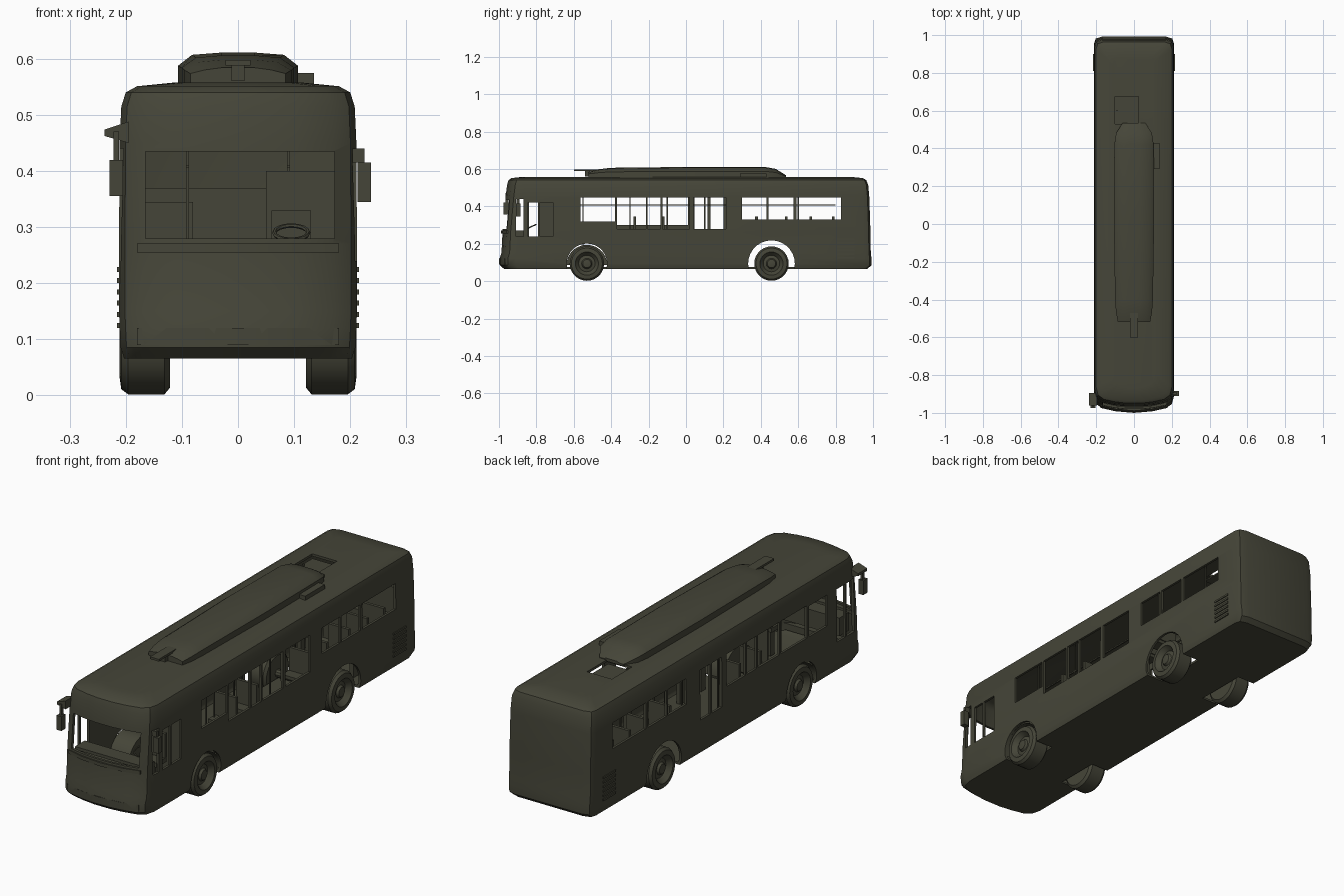
import bpy, bmesh, math
from mathutils import Vector

if "Cube" in bpy.data.objects:
    bpy.data.objects.remove(bpy.data.objects["Cube"])

olive = bpy.data.materials.new("dark_olive")
olive.diffuse_color = (0.06, 0.06, 0.04, 1)
olive.use_nodes = True
olive.node_tree.nodes["Principled BSDF"].inputs["Base Color"].default_value = olive.diffuse_color


def finish(name, bm, smooth=True):
    bmesh.ops.recalc_face_normals(bm, faces=bm.faces)
    me = bpy.data.meshes.new(name)
    bm.to_mesh(me)
    bm.free()
    me.materials.append(olive)
    ob = bpy.data.objects.new(name, me)
    bpy.context.collection.objects.link(ob)
    if smooth:
        shade(ob)
    return ob


def shade(ob):
    bpy.ops.object.select_all(action='DESELECT')
    ob.select_set(True)
    bpy.context.view_layer.objects.active = ob
    bpy.ops.object.shade_smooth_by_angle(angle=math.radians(35))


def add_box(bm, x0, x1, y0, y1, z0, z1):
    vs = bmesh.ops.create_cube(bm, size=1)["verts"]
    for v in vs:
        v.co = Vector(((x0 + x1) / 2 + v.co.x * (x1 - x0),
                       (y0 + y1) / 2 + v.co.y * (y1 - y0),
                       (z0 + z1) / 2 + v.co.z * (z1 - z0)))


def boxes(name, items):
    bm = bmesh.new()
    for b in items:
        add_box(bm, *b)
    return finish(name, bm, False)


def loft(name, rings):
    bm = bmesh.new()
    loops = [[bm.verts.new(p) for p in r] for r in rings]
    n = len(loops[0])
    for a, b in zip(loops, loops[1:]):
        for i in range(n):
            bm.faces.new((a[i], a[(i + 1) % n], b[(i + 1) % n], b[i]))
    bm.faces.new(loops[0])
    bm.faces.new(loops[-1])
    return finish(name, bm)


def lathe(name, profile, x, y, z, side, n=28):
    """Revolve (x offset, radius) points about a crosswise axle."""
    rings = [[(side * (x + px), y + r * math.cos(2 * math.pi * i / n),
               z + r * math.sin(2 * math.pi * i / n)) for i in range(n)]
             for px, r in profile]
    return loft(name, rings)


def cut(ob, cutter):
    m = ob.modifiers.new("cut", 'BOOLEAN')
    m.operation, m.solver, m.object = 'DIFFERENCE', 'EXACT', cutter
    bpy.context.view_layer.objects.active = ob
    bpy.ops.object.modifier_apply(modifier=m.name)
    bpy.data.objects.remove(cutter)


# Body plan: bowed nose, rounded tail corners
def plan(z, w, yf, yr):
    pts = [(-w, yf + .085), (-.95 * w, yf + .045)]
    pts += [(w * t, yf + .035 * t * t) for t in (-.8, -.5, -.2, .2, .5, .8)]
    pts += [(.95 * w, yf + .045), (w, yf + .085)]
    pts += [(w, yr - .04), (.96 * w, yr - .014), (.8 * w, yr - .004)]
    pts += [(-.8 * w, yr - .004), (-.96 * w, yr - .014), (-w, yr - .04)]
    return [(x, y, z) for x, y in pts]


levels = [(.066, .203, -.975, .975), (.085, .209, -.997, .995),
          (.12, .211, -.998, .996), (.15, .212, -.988, .992),
          (.27, .212, -.982, .99), (.45, .211, -.966, .984),
          (.515, .208, -.958, .978), (.54, .200, -.95, .968),
          (.551, .18, -.935, .95), (.558, .11, -.87, .88)]
body = loft("body_shell", [plan(*l) for l in levels])
t = .011
inside = [(max(z, .076) if z < .08 else z - (t if z > .53 else 0),
           w - t, yf + t, yr - t) for z, w, yf, yr in levels]
cut(body, loft("inside", [plan(*l) for l in inside]))

# Window, door and windscreen openings
right = [(-.91, -.87, .24, .44), (-.845, -.79, .24, .42), (-.78, -.71, .24, .42),
         (-.565, -.38, .32, .447), (-.37, -.215, .28, .447), (-.205, -.135, .28, .447),
         (-.125, .02, .28, .447), (.04, .215, .28, .447),
         (.30, .43, .33, .447), (.44, .575, .33, .447), (.59, .83, .33, .447)]
left = [(-.91, -.85, .2, .44), (-.84, -.78, .2, .44), (-.71, -.58, .3, .44),
        (-.565, -.38, .3, .447), (-.37, -.215, .3, .447), (-.205, -.135, .3, .447),
        (-.125, .01, .3, .447), (.045, .115, .22, .447), (.13, .2, .22, .447),
        (.30, .43, .33, .447), (.44, .575, .33, .447), (.59, .83, .33, .447)]
cut(body, boxes("openings",
                [(.17, .26, *o) for o in right] + [(-.26, -.17, *o) for o in left]
                + [(-.165, .172, -1.1, -.87, .28, .435)]))
# Hatch in the roof behind the pod
cut(body, boxes("hatch", [(-.1, .025, .53, .675, .535, .6)]))
boxes("hatch_floor", [(-.102, .027, .52, .68, .528, .534)])

# Wheels, arches and axles
tyre = [(-.045, .05), (-.045, .08), (-.035, .092), (.03, .092), (.042, .083),
        (.045, .062), (.036, .056), (.03, .05), (.022, .044), (.026, .028),
        (.036, .022), (.038, .01)]
for label, y, r in (("front", -.53, .108), ("rear", .457, .125)):
    for sn, s in (("right", 1), ("left", -1)):
        cut(body, lathe("arch", [(-.055, r), (.08, r)], .17, y, .093, s))
        lathe(f"{label}_wheel_{sn}", tyre, .166, y, .094, s)
    lathe(f"{label}_axle", [(-.14, .018), (.14, .018)], 0, y, .094, 1, 10)
shade(body)

# Front wheel housings
bm = bmesh.new()
for s in (-1, 1):
    n, r = 14, .109
    arc = [(-.53 + r * math.cos(math.pi * i / n), .085 + r * math.sin(math.pi * i / n))
           for i in range(n + 1)]
    a = [bm.verts.new((s * .105, y, z)) for y, z in arc]
    b = [bm.verts.new((s * .205, y, z)) for y, z in arc]
    for i in range(n):
        bm.faces.new((a[i], a[i + 1], b[i + 1], b[i]))
    bm.faces.new(a)
finish("front_wheel_housings", bm)


# Roof pod with sloped ends and chamfered sides
def pod_section(y, w, z0, z1):
    return [(-w, y, z0), (-w, y, z0 + .6 * (z1 - z0)), (-w + .025, y, z1 - .004),
            (-.03, y, z1), (.03, y, z1), (w - .025, y, z1 - .004),
            (w, y, z0 + .6 * (z1 - z0)), (w, y, z0)]


loft("roof_pod", [pod_section(*p) for p in (
    (-.52, .085, .558, .584), (-.47, .095, .552, .598), (-.4, .1, .552, .606),
    (.05, .107, .552, .611), (.42, .104, .552, .611), (.48, .095, .552, .6),
    (.535, .06, .552, .566))])
boxes("pod_front_arm", [(-.022, .022, -.6, -.45, .588, .598),
                        (-.012, .012, -.54, -.51, .56, .59)])
boxes("pod_side_fin", [(.1, .135, .29, .43, .55, .575)])

# Mirrors with their arms
boxes("right_mirror", [(.213, .237, -.91, -.885, .345, .415),
                       (.2, .225, -.905, -.89, .415, .44)])
boxes("left_mirror", [(-.229, -.205, -.975, -.945, .355, .42),
                      (-.222, -.212, -.965, -.95, .42, .47)])
bm = bmesh.new()
add_box(bm, -.238, -.195, -.96, -.895, .45, .488)
for v in bm.verts:
    if v.co.x < -.22:
        v.co.z = .468 + (v.co.z - .469) * .3
finish("left_mirror_arm", bm, False)

# Vent slats low at the rear
boxes("rear_vents", [(s * .212 - .004, s * .212 + .004, .81, .9, z, z + .009)
                     for s in (-1, 1) for z in (.12, .14, .16, .18, .2, .22)])

# Nose: lip under the windscreen and bumper strip
for nm, z, h, yf in (("windscreen_lip", .255, .016, -.989), ("bumper_strip", .09, .03, -1.0)):
    loft(nm, [[(x, y, zz) for x, y in
               [(.2 * k, yf + .035 * k * k) for k in (-.9, -.5, 0, .5, .9)]
               + [(.18, yf + .05), (-.18, yf + .05)]] for zz in (z, z + h)])

# Cab: dashboard, steering wheel, driver seat and partition
boxes("dashboard", [(-.175, .175, -.92, -.85, .19, .272)])
bpy.ops.mesh.primitive_torus_add(major_radius=.03, minor_radius=.004, major_segments=16,
                                 minor_segments=6, location=(.095, -.83, .29),
                                 rotation=(math.radians(25), 0, 0))
wheel = bpy.context.object
wheel.name = "steering_wheel"
wheel.data.materials.append(olive)
boxes("driver_seat", [(.06, .13, -.77, -.7, .2, .22), (.06, .13, -.71, -.695, .22, .33),
                      (.08, .11, -.75, -.72, .08, .2)])
boxes("cab_partition", [(.05, .195, -.665, -.655, .08, .40)])

# Passenger seats in rows on both sides
seats = []
for s in (-1, 1):
    for y in (-.28, -.13, .25, .37, .53, .66, .78):
        if s < 0 and y == .25:
            continue
        x0, x1 = sorted((s * .08, s * .185))
        seats += [(x0, x1, y - .05, y + .01, .225, .24),
                  (x0, x1, y, y + .014, .24, .345)]
        if abs(y - .457) > .13:
            seats.append((x0 + .04, x0 + .06, y - .03, y, .076, .225))
boxes("passenger_seats", seats)
boxes("rear_bench", [(-.19, .19, .88, .965, .076, .25), (-.19, .19, .93, .95, .25, .37)])

# Grab poles and overhead rails
rails = []
for x in (-.09, .09):
    rails.append((x - .003, x + .003, -.62, .8, .405, .411))
    for y in (-.55, -.3, -.1, .1, .28, .6):
        rails.append((x - .003, x + .003, y - .003, y + .003, .23 if y > .2 else .076, .545))
boxes("grab_rails", rails)
